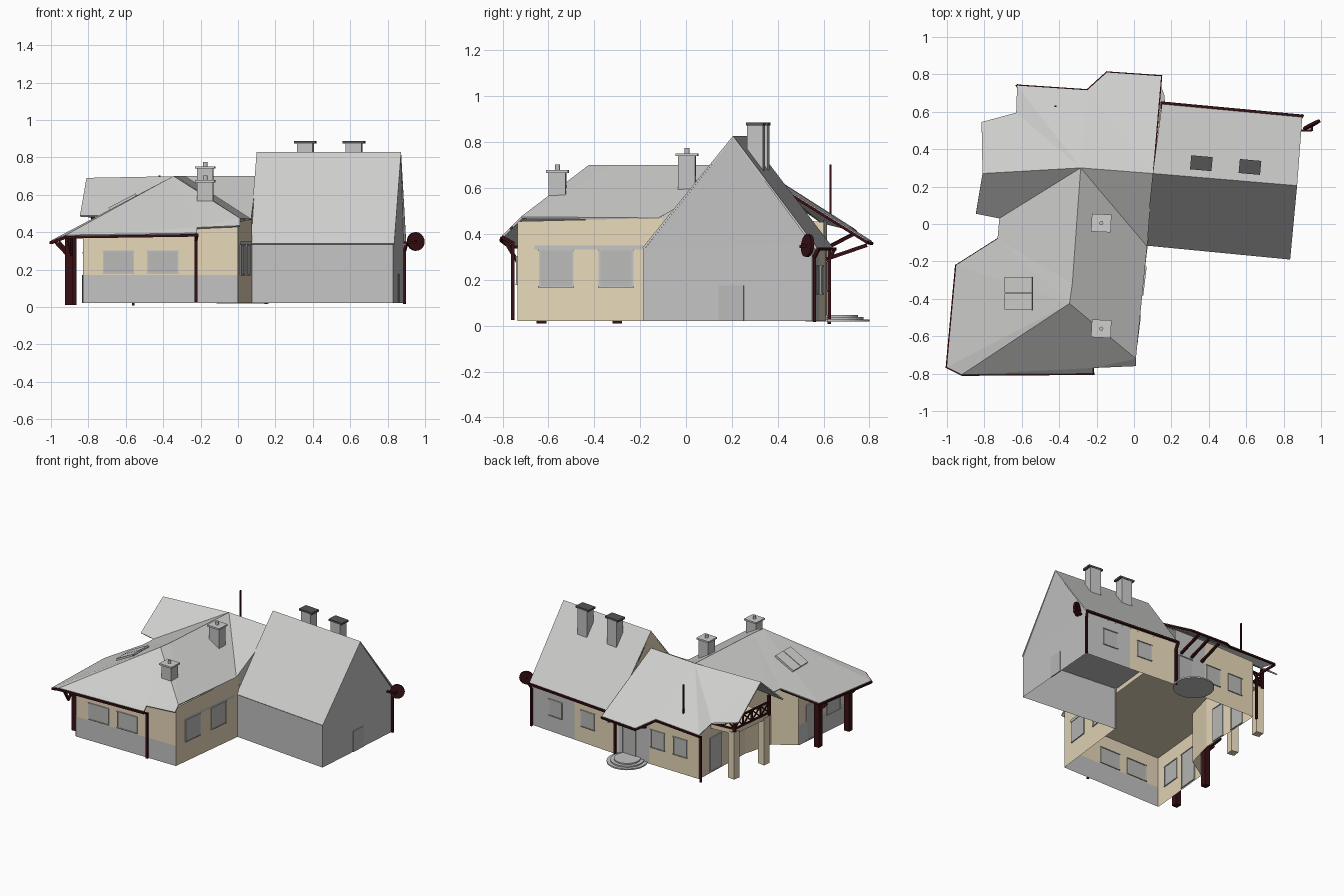
import bpy, bmesh, math
from mathutils import Vector

if "Cube" in bpy.data.objects:
    bpy.data.objects.remove(bpy.data.objects["Cube"])


def mat(name, r, g, b):
    m = bpy.data.materials.new(name)
    m.diffuse_color = (r, g, b, 1)
    m.use_nodes = True
    m.node_tree.nodes["Principled BSDF"].inputs["Base Color"].default_value = m.diffuse_color
    return m


GRAY = mat("wall gray", .55, .55, .55)
ROOF = mat("roof gray", .62, .62, .61)
CREAM = mat("cream plaster", .80, .69, .49)
RED = mat("dark red wood", .04, .005, .007)
COAL = mat("charcoal", .09, .09, .09)
PANE = mat("window gray", .49, .49, .48)


def sheet(name, faces, m, thick=0, down=False):
    """Object made of polygons given as point lists."""
    bm = bmesh.new()
    for f in faces:
        bm.faces.new([bm.verts.new(p) for p in f])
    bmesh.ops.remove_doubles(bm, verts=bm.verts, dist=1e-4)
    me = bpy.data.meshes.new(name)
    bmesh.ops.triangulate(bm, faces=[f for f in bm.faces if len(f.verts) > 4])
    bmesh.ops.recalc_face_normals(bm, faces=bm.faces)
    up = sum(f.normal.z * f.calc_area() for f in bm.faces)
    if (up > 1e-3) if down else (up < -1e-3):
        bmesh.ops.reverse_faces(bm, faces=bm.faces)
    bm.to_mesh(me)
    bm.free()
    me.materials.append(m)
    ob = bpy.data.objects.new(name, me)
    bpy.context.collection.objects.link(ob)
    if thick:
        s = ob.modifiers.new("thickness", 'SOLIDIFY')
        s.thickness, s.offset = thick, -1
    return ob


def box(name, c, size, m, rot=None):
    bpy.ops.mesh.primitive_cube_add(size=1, location=c)
    ob = bpy.context.object
    ob.name, ob.scale = name, size
    if rot:
        ob.rotation_euler = rot
    ob.data.materials.append(m)
    return ob


def cyl(name, c, r, h, m, n=32, axis=(0, 0, 1)):
    bpy.ops.mesh.primitive_cylinder_add(vertices=n, radius=r, depth=h, location=c)
    ob = bpy.context.object
    ob.name = name
    ob.rotation_euler = Vector(axis).to_track_quat('Z', 'Y').to_euler()
    ob.data.materials.append(m)
    return ob


def bars(name, pts, t, m=RED):
    """Square beams following a path."""
    for p, q in zip(pts, pts[1:]):
        p, q = Vector(p), Vector(q)
        box(name, (p + q) / 2, (t, t, (q - p).length + t * .5), m,
            (q - p).to_track_quat('Z', 'Y').to_euler())


def wall(name, p, q, m, z0=.02, z1=None):
    """Vertical sheet between (x, y, top) points."""
    a, b = (z1, z1) if z1 else (p[2], q[2])
    sheet(name, [[(p[0], p[1], z0), (q[0], q[1], z0), (q[0], q[1], b), (p[0], p[1], a)]], m)


def opening(name, p, q, t, w, z0, z1, frame=True):
    """Window or door plate with a thin frame on the wall p-q."""
    p, q = Vector(p[:2]), Vector(q[:2])
    c, d = p.lerp(q, t), q - p
    ang = (0, 0, math.atan2(d.y, d.x))
    z = (z0 + z1) / 2
    box(name, (c.x, c.y, z), (w, .008, z1 - z0), PANE, ang)
    if frame:
        e = d.normalized() * (w / 2)
        for s in (-1, 1):
            box(name + "_jamb", (c.x + s * e.x, c.y + s * e.y, z), (.007, .012, z1 - z0), GRAY, ang)
        for zz in (z0, z1):
            box(name + "_sill", (c.x, c.y, zz), (w + .012, .016, .006), GRAY, ang)


# ---- barn: walls, gables, roof ----
bSW, bSE, bNE, bNW = (.065, -.11, .335), (.83, -.185, .335), (.885, .55, .36), (.14, .61, .36)
rE, rW = (.87, .205, .82), (.10, .27, .82)
mid = (.52, .579, .36)
wall("barn_south_wall", bSW, bSE, GRAY)
wall("barn_north_wall", bNE, mid, GRAY)
wall("barn_north_wall_plaster", mid, bNW, CREAM)
for nm, a, r, b, m in (("barn_east_gable", bSE, rE, bNE, GRAY), ("barn_west_gable", bNW, rW, bSW, CREAM)):
    z = .02 if m == GRAY else .3
    sheet(nm, [[(a[0], a[1], z), (b[0], b[1], z), b, r, a]], m)
rE2, rW2 = (.872, .205, .828), (.10, .27, .828)
eS, eN = [(.06, -.115, .34), (.835, -.19, .34)], [(.15, .645, .335), (.90, .575, .335)]
sheet("barn_roof", [[eS[0], eS[1], rE2, rW2], [rW2, rE2, eN[1], eN[0]]], ROOF, .01)
sheet("barn_ceiling", [[p[:2] + (.335,) for p in (bSW, bSE, bNE, bNW)]], GRAY, down=True)
opening("barn_window", bNE, bNW, .27, .11, .14, .26)
opening("barn_window", bNE, bNW, .65, .11, .14, .26)
opening("barn_door", bSE, bNE, .52, .11, .02, .175, False)
bars("barn_gutter", [(.15, .648, .335), (.90, .578, .335), (.89, .56, .30), (.89, .56, .02)], .014)
bars("barn_downpipe", [(.15, .645, .33), (.15, .625, .29), (.15, .625, .02)], .016)

# ---- main house walls ----
ring = [(-.83, -.735, .42), (0, -.735, .455), (.075, -.10, .47)]
west = [(.14, .60, .46), (-.12, .606, .46), (-.54, .615, .45), (-.56, .10, .50),
        (-.62, -.12, .50), (-.78, -.22, .44), (-.83, -.735, .42)]
mats = [GRAY] + [CREAM] * 5
wall("south_wall_base", ring[0], ring[1], GRAY, .02, .17)
wall("south_wall", ring[0], ring[1], CREAM, .17)
wall("east_wall", ring[1], ring[2], CREAM)
for a, b, m in zip(west, west[1:], mats):
    wall("north_west_wall", a, b, m)
wall("west_wall_base", (-.833, -.735, 0), (-.783, -.22, 0), GRAY, .02, .17)
sheet("house_ceiling", [[p[:2] + (.40,) for p in ring + west[:-1]]], CREAM, down=True)
sheet("balcony_gable_wall", [[(-.565, .08, .38), (-.545, .52, .38), (-.545, .52, .49),
                              (-.56, .28, .67), (-.565, .08, .49)]], CREAM)
for t in (.23, .515):
    opening("south_window", ring[0], ring[1], t, .16, .18, .30)
for t in (.267, .678):
    opening("east_window", ring[1], ring[2], t, .145, .17, .33)
sheet("east_lintel_band", [[(.014, -.66, .332), (.074, -.15, .332), (.074, -.15, .35), (.014, -.66, .35)]], GRAY)
opening("front_door", west[0], west[1], .35, .11, .04, .27)
for t in (.17, .62):
    opening("north_window", west[1], west[2], t, .11, .15, .28)
opening("terrace_door", west[2], west[3], .35, .12, .03, .28)
opening("terrace_door", west[2], west[3], .75, .10, .03, .28)
opening("porch_door", west[5], west[6], .3, .15, .03, .29)
opening("porch_window", west[5], west[6], .7, .14, .14, .29)

# ---- main house roof ----
A, B, C = (-.285, .30, .70), (-.33, -.32, .70), (-.345, -.425, .70)
D, E, F = (-.92, -.805, .385), (-.22, -.80, .395), (-.22, -.77, .425)
G, H, I, J = (.01, -.76, .435), (.01, -.72, .475), (.07, -.12, .47), (.10, .27, .70)
K, L, M, N = (-1, -.765, .355), (-.95, -.22, .38), (-.73, -.08, .485), (-.72, .03, .487)
P, Q, R, S = (.145, .79, .375), (-.145, .81, .37), (-.25, .715, .43), (-.625, .74, .42)
T, U, V, W = (-.63, .595, .455), (-.845, .055, .49), (-.81, .27, .69), (-.815, .545, .49)
sheet("house_roof", [[C, D, K], [A, B, C, K, L, M, N], [C, B, H], [C, H, G, F, E, D],
                     [A, I, H, B], [A, J, I], [A, S, R, Q, P, J], [A, T, S]], ROOF, .01)
sheet("balcony_roof", [[A, V, T], [V, W, (-.63, .545, .49), T], [A, N, U, V]], ROOF, .01)
# closing strip between house roof and barn roof
sheet("roof_junction", [[I, J, (.10, .27, .45), (.068, -.115, .33)]], ROOF)


def drop(pts, d=.012):
    return [(x, y, z - d) for x, y, z in pts]


# fascia, gutters, downpipes
bars("south_west_gutter", drop([E, D, K, L]), .014)
bars("chamfer_gutter", drop([L, M]), .008)
bars("north_gutter", drop([J, P, Q, R, S]), .012)
bars("south_downpipe", drop([E, (-.225, -.755, .37), (-.225, -.755, .04)], .01), .016)
bars("north_downpipe", drop([S, (-.56, .625, .36), (-.56, .625, .025)], .015), .014)

# porch posts with braces
for x, y in ((-.885, -.30), (-.905, -.63)):
    box("porch_post", (x, y, .19), (.042, .042, .36), RED)
    bars("porch_brace", [(x, y, .27), (x - .07, y, .345)], .016)
bars("south_brace", [(-.89, -.735, .28), (-.89, -.79, .37)], .016)
bars("south_brace_post", [(-.905, -.64, .36), (-.89, -.735, .28)], .014)
for x in (-.09, 0, .09):
    bars("entrance_bracket", [(x, .61, .29), (x, .785, .35)], .016)

# ---- balcony ----
corners = [(-.775, .125), (-.735, .475), (-.55, .49)]
sheet("balcony_floor", [[p + (.385,) for p in corners] + [(-.565, .10, .385)]], CREAM, .03)
for x, y in ((-.75, .15), (-.715, .455)):
    box("balcony_post", (x, y, .195), (.055, .055, .35), CREAM, (0, 0, -.14))
for (a, b), n in zip(zip(corners, corners[1:]), (4, 2)):
    a, b = Vector(a), Vector(b)
    for z in (.395, .475):
        bars("balcony_rail", [(*a, z), (*b, z)], .012)
    for i in range(n):
        p, q = a.lerp(b, i / n), a.lerp(b, (i + 1) / n)
        bars("balcony_lattice", [(*p, .395), (*q, .475)], .008)
        bars("balcony_lattice", [(*p, .475), (*q, .395)], .008)
        bars("balcony_baluster", [(*q, .39), (*q, .48)], .01)
for x, y in corners[:2]:
    bars("balcony_roof_post", [(x, y, .38), (x, y, .52)], .02)

# ---- round entrance steps ----
for i in range(3):
    cyl("entrance_step", (.025, .66, .023 + i * .009), .14 - i * .025, .01, GRAY)

# ---- chimneys ----
for x, y in ((.36, .325), (.62, .305)):
    box("barn_chimney", (x, y, .77), (.085, .07, .21), GRAY, (0, 0, -.09))
    box("barn_chimney_cap", (x, y, .88), (.115, .075, .014), COAL, (0, 0, -.09))
for x, y, z in ((-.175, .005, .745), (-.175, -.56, .672)):
    box("house_chimney", (x, y, z - .09), (.085, .075, .17), GRAY, (0, 0, -.05))
    box("house_chimney_cap", (x, y, z), (.105, .095, .012), ROOF, (0, 0, -.05))
    cyl("chimney_pipe", (x, y, z + .015), .011, .03, GRAY, 12)

# ---- skylight on the west slope ----
for y in (-.325, -.415):
    box("skylight_pane", (-.615, y, .56), (.165, .085, .02), ROOF, (0, -math.atan(.52), 0))
bars("skylight_edge", [(-.545, -.46, .595), (-.545, -.285, .595)], .008, COAL)

# ---- aerial mast and dish ----
bars("aerial_mast", [(-.42, .63, .48), (-.42, .63, .70)], .009)
cyl("dish", (.95, .53, .35), .05, .014, RED, 24, (.45, -.88, .1))
bars("dish_arm", [(.89, .50, .345), (.95, .50, .345), (.95, .535, .35)], .012)
